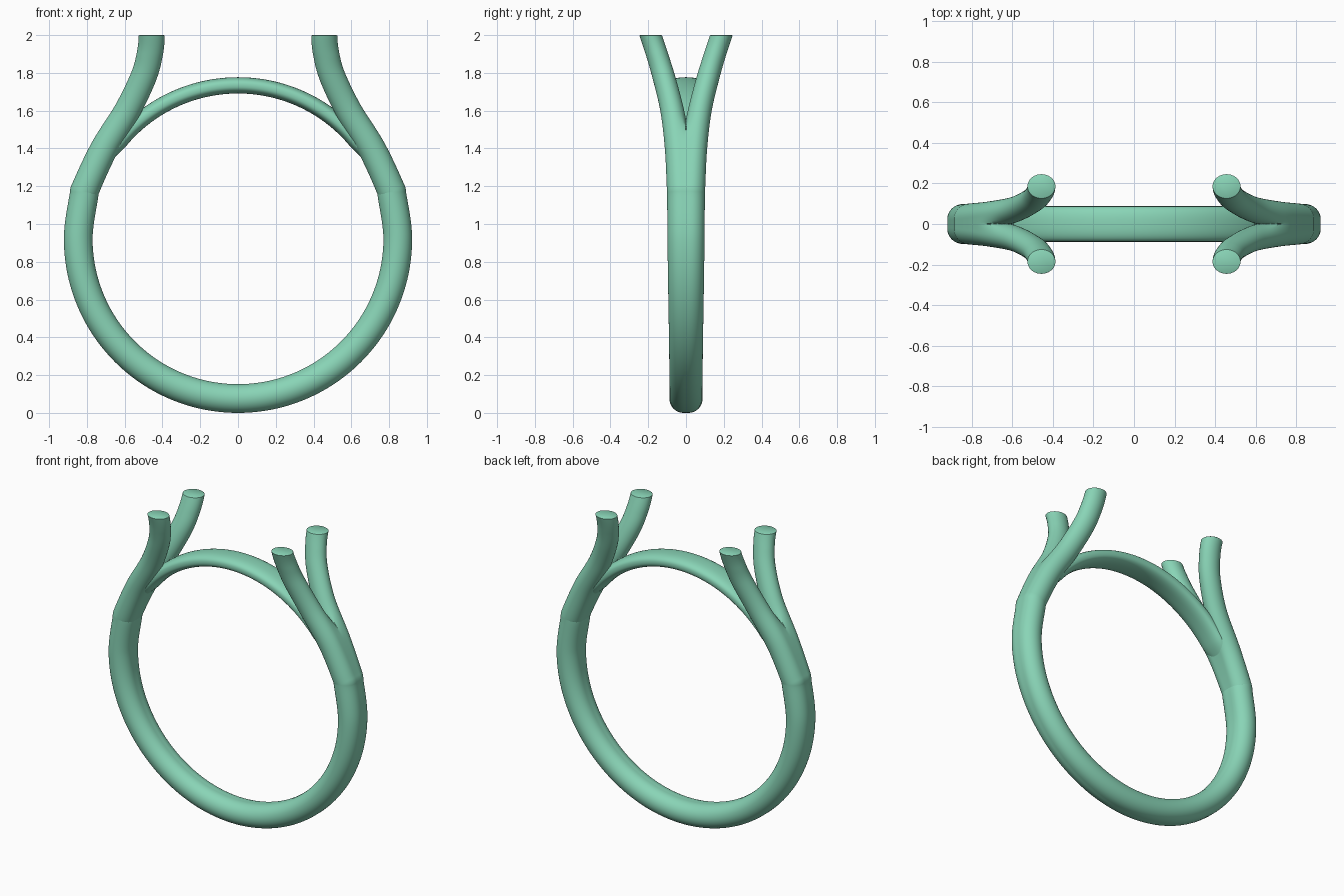
import bpy, bmesh, math
from mathutils import Vector

if "Cube" in bpy.data.objects:
    bpy.data.objects.remove(bpy.data.objects["Cube"])

CZ = 0.922          # ring centre height
R = 0.846           # shank mid-line radius
N = 40              # points per cross-section

mat = bpy.data.materials.new("green")
mat.diffuse_color = (0.25, 0.66, 0.47, 1)
mat.use_nodes = True
mat.node_tree.nodes["Principled BSDF"].inputs["Base Color"].default_value = mat.diffuse_color


def smoothstep(a, b, v):
    t = min(1, max(0, (v - a) / (b - a)))
    return t * t * (3 - 2 * t)


def loft(name, rings, cap_start, cap_end, open_wall=False):
    """Bridge a list of cross-section rings into one object."""
    bm = bmesh.new()
    loops = [[bm.verts.new(p) for p in ring] for ring in rings]
    for a, b in zip(loops, loops[1:]):
        for i in range(N):
            j = (i + 1) % N
            bm.faces.new((a[i], a[j], b[j], b[i]))
    if cap_start:
        bm.faces.new(loops[0])
    if cap_end:
        bm.faces.new(loops[-1])
    bmesh.ops.recalc_face_normals(bm, faces=bm.faces)
    if open_wall:   # faces lying on the mirror plane are internal
        wall = [f for f in bm.faces if all(abs(v.co.y) < 1e-6 for v in f.verts)]
        bmesh.ops.delete(bm, geom=wall, context='FACES')
    me = bpy.data.meshes.new(name)
    bm.to_mesh(me)
    bm.free()
    ob = bpy.data.objects.new(name, me)
    bpy.context.collection.objects.link(ob)
    me.materials.append(mat)
    bpy.ops.object.select_all(action='DESELECT')
    ob.select_set(True)
    bpy.context.view_layer.objects.active = ob
    bpy.ops.object.shade_smooth_by_angle(angle=math.radians(40))
    return ob


# Split shank: one quarter, key values are x, z, y offset, radial radius, y radius
keys = []
for deg in range(-105, 21, 15):
    a = math.radians(deg)
    d = 0.013 + 0.012 * smoothstep(-60, 20, deg)
    keys.append((R * math.cos(a), CZ + R * math.sin(a), d, 0.076, 0.075))
keys += [
    (0.802, 1.20, 0.029, 0.075, 0.073),
    (0.708, 1.40, 0.043, 0.073, 0.069),
    (0.586, 1.60, 0.073, 0.070, 0.063),
    (0.500, 1.78, 0.118, 0.069, 0.061),
    (0.467, 1.90, 0.154, 0.069, 0.060),
    (0.457, 2.00, 0.187, 0.069, 0.060),
    (0.467, 2.10, 0.220, 0.069, 0.060),
]
keys = [Vector(k) for k in keys]


def spline(i, t):
    p0, p1, p2, p3 = keys[i - 1:i + 3]
    a, b, c = p2 - p0, 2 * p0 - 5 * p1 + 4 * p2 - p3, 3 * p1 - p0 - 3 * p2 + p3
    return p1 + 0.5 * (a * t + b * t * t + c * t ** 3), 0.5 * (a + 2 * b * t + 3 * c * t * t)


def section(p, tan, scale=1.0):
    """Half stadium on the shank that turns into a round prong above the split."""
    x, z, d, rn, ry = p
    nx, nz = Vector((tan[1], -tan[0])).normalized()
    blend = smoothstep(1.40, 1.56, z)
    half, q = N // 2, N // 8
    ring = []
    for i in range(N):
        a = 2 * math.pi * i / N
        n, y = rn * math.cos(a) * scale, d + ry * math.sin(a) * scale
        j = i - half
        if j > 0:
            if j <= q:
                bn, by = -rn, d * (1 - j / q)
            elif j < half - q:
                bn, by = rn * (2 * (j - q) / (half - 2 * q) - 1), 0
            else:
                bn, by = rn, d * (1 - (half - j) / q)
            n, y = bn + (n - bn) * blend, max(0, by + (y - by) * blend)
        ring.append((x + nx * n, y, z + nz * n))
    return ring


rings = []
last = len(keys) - 3
STEPS = 10
for i in range(1, last + 1):
    for s in range(STEPS):
        rings.append(section(*spline(i, s / STEPS)))
rings.append(section(*spline(last, 0.97)))
rings.append(section(*spline(last, 1.0), scale=0.92))   # softened prong tip
shank = loft("split_shank_with_prongs", rings, False, True, open_wall=True)
mir = shank.modifiers.new("Mirror", 'MIRROR')
mir.use_axis = (True, True, False)
mir.use_clip = True
mir.merge_threshold = 0.0005

# Thin bridge closing the finger hole between the prongs
rings = []
for k in range(81):
    deg = 25 + 130 * k / 80
    a = math.radians(deg)
    t = smoothstep(0, 15, min(deg - 25, 155 - deg))
    mid, hn, hy = 0.83 - 0.018 * t, 0.03 + 0.013 * t, 0.045 + 0.042 * t
    ring = []
    for i in range(N):
        b = 2 * math.pi * i / N
        c, s = math.cos(b), math.sin(b)
        r = mid + hn * math.copysign(abs(c) ** 0.8, c)
        y = hy * math.copysign(abs(s) ** 0.8, s)
        ring.append((r * math.cos(a), y, CZ + r * math.sin(a)))
    rings.append(ring)
loft("bridge", rings, True, True)
